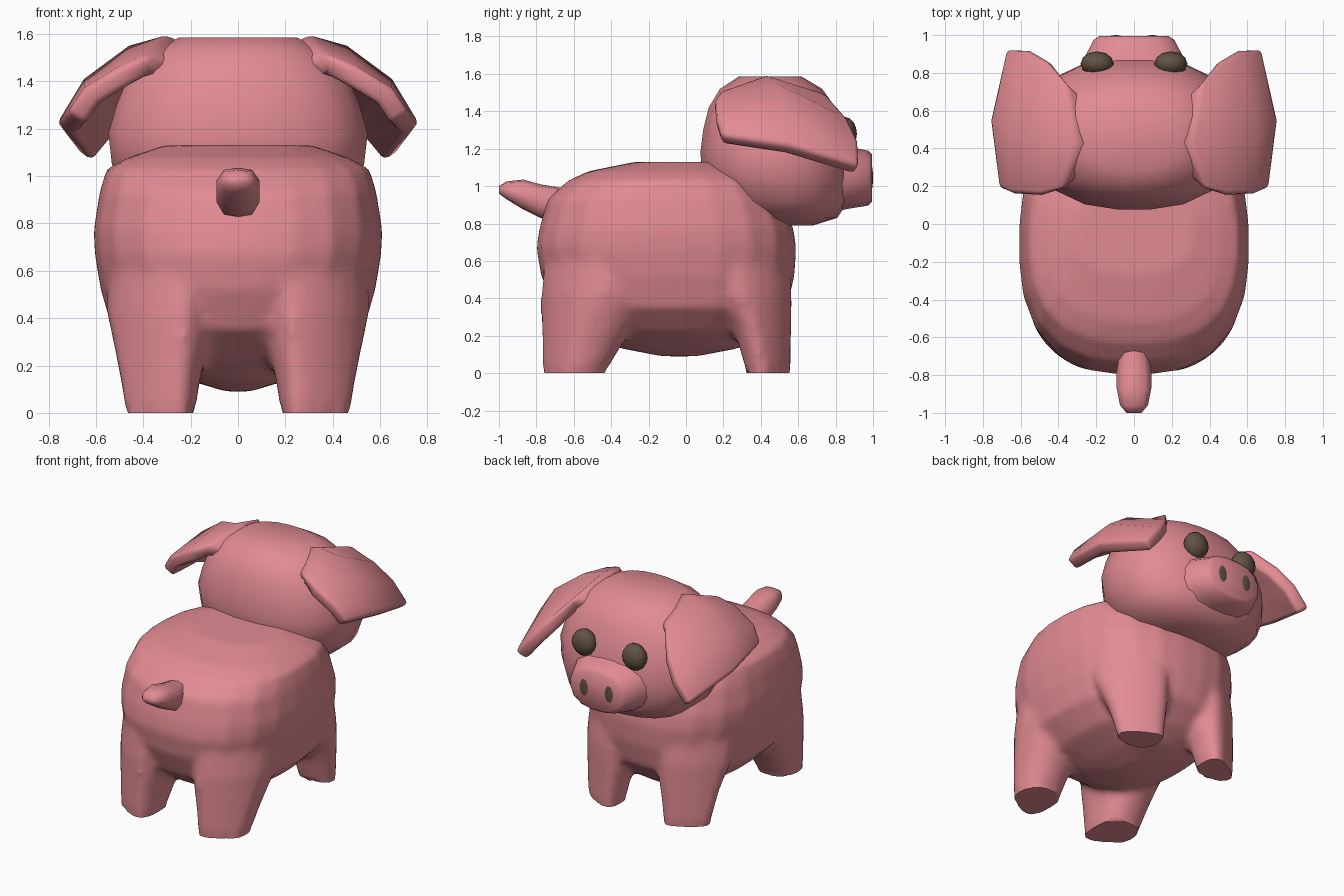
import bpy, bmesh
from math import sin, cos, pi, radians

if "Cube" in bpy.data.objects:
    bpy.data.objects.remove(bpy.data.objects["Cube"])

def material(name, rgb):
    m = bpy.data.materials.new(name)
    m.diffuse_color = (*rgb, 1)
    m.use_nodes = True
    m.node_tree.nodes["Principled BSDF"].inputs["Base Color"].default_value = m.diffuse_color
    return m

PINK = material("pink", (0.76, 0.26, 0.29))
DARK = material("dark", (0.12, 0.085, 0.06))

def loft(bm, slices, axis, n=16, e=2.0):
    """Stack superellipse rings; slice = (position, centre u, radius u, v min, v max)."""
    rings = []
    for t, cu, ru, v0, v1 in slices:
        ring = []
        for k in range(n):
            a = 2 * pi * (k + 0.5) / n
            c, s = cos(a), sin(a)
            r = (abs(c) ** e + abs(s) ** e) ** (-1 / e)
            u, v = cu + ru * r * c, (v0 + v1) / 2 + (v1 - v0) / 2 * r * s
            ring.append(bm.verts.new((u, v, t) if axis == "z" else (u, t, v)))
        rings.append(ring)
    for a, b in zip(rings, rings[1:]):
        for k in range(n):
            j = (k + 1) % n
            bm.faces.new((a[k], a[j], b[j], b[k]))
    bm.faces.new(rings[0])
    bm.faces.new(rings[-1])

def finish(name, bm, mat, recalc=True):
    if recalc:
        bmesh.ops.recalc_face_normals(bm, faces=bm.faces)
    me = bpy.data.meshes.new(name)
    bm.to_mesh(me)
    bm.free()
    ob = bpy.data.objects.new(name, me)
    bpy.context.collection.objects.link(ob)
    me.materials.append(mat)
    return ob

def select(ob):
    bpy.ops.object.select_all(action="DESELECT")
    ob.select_set(True)
    bpy.context.view_layer.objects.active = ob

def modify(ob, kind, **settings):
    mod = ob.modifiers.new(kind, kind)
    for key, value in settings.items():
        setattr(mod, key, value)
    select(ob)
    bpy.ops.object.modifier_apply(modifier=mod.name)

def smooth(ob, angle=60):
    select(ob)
    bpy.ops.object.shade_smooth_by_angle(angle=radians(angle))

# torso with a hanging belly
bm = bmesh.new()
loft(bm, [(0.09, 0, 0.05, -0.13, 0.06), (0.135, 0, 0.20, -0.36, 0.29),
          (0.22, 0, 0.40, -0.53, 0.42), (0.35, 0, 0.53, -0.70, 0.54),
          (0.52, 0, 0.58, -0.775, 0.58), (0.67, 0, 0.605, -0.80, 0.59),
          (0.77, 0, 0.61, -0.785, 0.575), (0.93, 0, 0.585, -0.74, 0.52),
          (1.03, 0, 0.555, -0.63, 0.44), (1.08, 0, 0.46, -0.52, 0.36),
          (1.13, 0, 0.31, -0.27, 0.20)], "z", 24, 2.6)
body = finish("body", bm, PINK)

# four flared legs, kept inside the torso's outline and blended into it
bm = bmesh.new()
for s in (-1, 1):
    loft(bm, [(0, s * 0.328, 0.146, -0.80, -0.435), (0.14, s * 0.328, 0.168, -0.80, -0.35),
              (0.26, s * 0.325, 0.195, -0.80, -0.27), (0.42, s * 0.325, 0.23, -0.80, -0.16),
              (0.70, s * 0.31, 0.24, -0.77, -0.1)], "z", 20, 2.4)
    loft(bm, [(0, s * 0.328, 0.146, 0.325, 0.59), (0.14, s * 0.328, 0.168, 0.285, 0.59),
              (0.26, s * 0.325, 0.195, 0.24, 0.59), (0.42, s * 0.325, 0.23, 0.14, 0.59),
              (0.70, s * 0.31, 0.24, 0.05, 0.56)], "z", 20, 2.4)
for v in bm.verts:
    x, y = v.co.x / 0.605, (v.co.y + 0.105) / 0.695
    r = (abs(x) ** 2.6 + abs(y) ** 2.6) ** (1 / 2.6)
    limit = 0.96 if v.co.z > 0.6 else 1.0
    if r > limit:
        v.co.x, v.co.y = v.co.x * limit / r, y * 0.695 * limit / r - 0.105
legs = finish("legs", bm, PINK)
modify(body, "BOOLEAN", operation="UNION", solver="EXACT", object=legs)
bpy.data.objects.remove(legs)
modify(body, "REMESH", mode="VOXEL", voxel_size=0.025)
modify(body, "SMOOTH", factor=0.5, iterations=5)
for v in body.data.vertices:
    if v.co.z < 0.02:
        v.co.z = 0
smooth(body)

# head
bm = bmesh.new()
loft(bm, [(0.79, 0, 0.20, 0.42, 0.68), (0.83, 0, 0.37, 0.28, 0.81),
          (0.92, 0, 0.48, 0.16, 0.87), (1.05, 0, 0.535, 0.085, 0.885),
          (1.18, 0, 0.55, 0.075, 0.875), (1.30, 0, 0.515, 0.09, 0.845),
          (1.42, 0, 0.465, 0.12, 0.80), (1.52, 0, 0.37, 0.18, 0.73),
          (1.585, 0, 0.25, 0.28, 0.62)], "z", 20, 2.4)
smooth(finish("head", bm, PINK))

# snout
bm = bmesh.new()
loft(bm, [(0.78, 0, 0.31, 0.86, 1.25), (0.88, 0, 0.265, 0.88, 1.21),
          (0.975, 0, 0.215, 0.895, 1.19), (0.995, 0, 0.185, 0.915, 1.17)], "y", 16, 2.5)
smooth(finish("snout", bm, PINK))

# tail
bm = bmesh.new()
loft(bm, [(-0.66, 0, 0.075, 0.81, 0.99), (-0.78, 0, 0.093, 0.83, 1.01),
          (-0.87, 0, 0.093, 0.875, 1.035), (-0.96, 0, 0.075, 0.93, 1.025),
          (-1.0, 0, 0.04, 0.96, 1.0)], "y", 10, 2.8)
smooth(finish("tail", bm, PINK))

# drooping ears: curved sheet (rows root to rim, columns back to front), thickened and mirrored
sheet = [[(0.28, 0.26, 1.45), (0.18, 0.42, 1.53), (0.26, 0.66, 1.45)],
         [(0.38, 0.18, 1.51), (0.30, 0.43, 1.595), (0.36, 0.75, 1.50)],
         [(0.50, 0.15, 1.46), (0.46, 0.48, 1.55), (0.47, 0.87, 1.36)],
         [(0.65, 0.16, 1.37), (0.65, 0.53, 1.41), (0.57, 0.925, 1.24)],
         [(0.72, 0.19, 1.27), (0.765, 0.55, 1.22), (0.68, 0.93, 1.11)]]
bm = bmesh.new()
g = [[bm.verts.new(p) for p in row] for row in sheet]
for i in range(len(g) - 1):
    for j in range(2):
        bm.faces.new((g[i][j], g[i + 1][j], g[i + 1][j + 1], g[i][j + 1]))
ears = finish("ears", bm, PINK, recalc=False)
modify(ears, "SOLIDIFY", thickness=0.09, offset=-1)
modify(ears, "BEVEL", width=0.025, segments=2, limit_method="ANGLE", angle_limit=radians(55))
modify(ears, "MIRROR")
smooth(ears)

# eyes and nostrils
def bead(name, loc, scale):
    bpy.ops.mesh.primitive_uv_sphere_add(segments=12, ring_count=8, location=loc)
    ob = bpy.context.object
    ob.name, ob.scale = name, scale
    ob.data.materials.append(DARK)
    smooth(ob)

for side, s in (("left", -1), ("right", 1)):
    bead(side + "_eye", (s * 0.195, 0.848, 1.28), (0.088, 0.066, 0.09))
    bead(side + "_nostril", (s * 0.097, 0.99, 1.045), (0.037, 0.01, 0.068))
